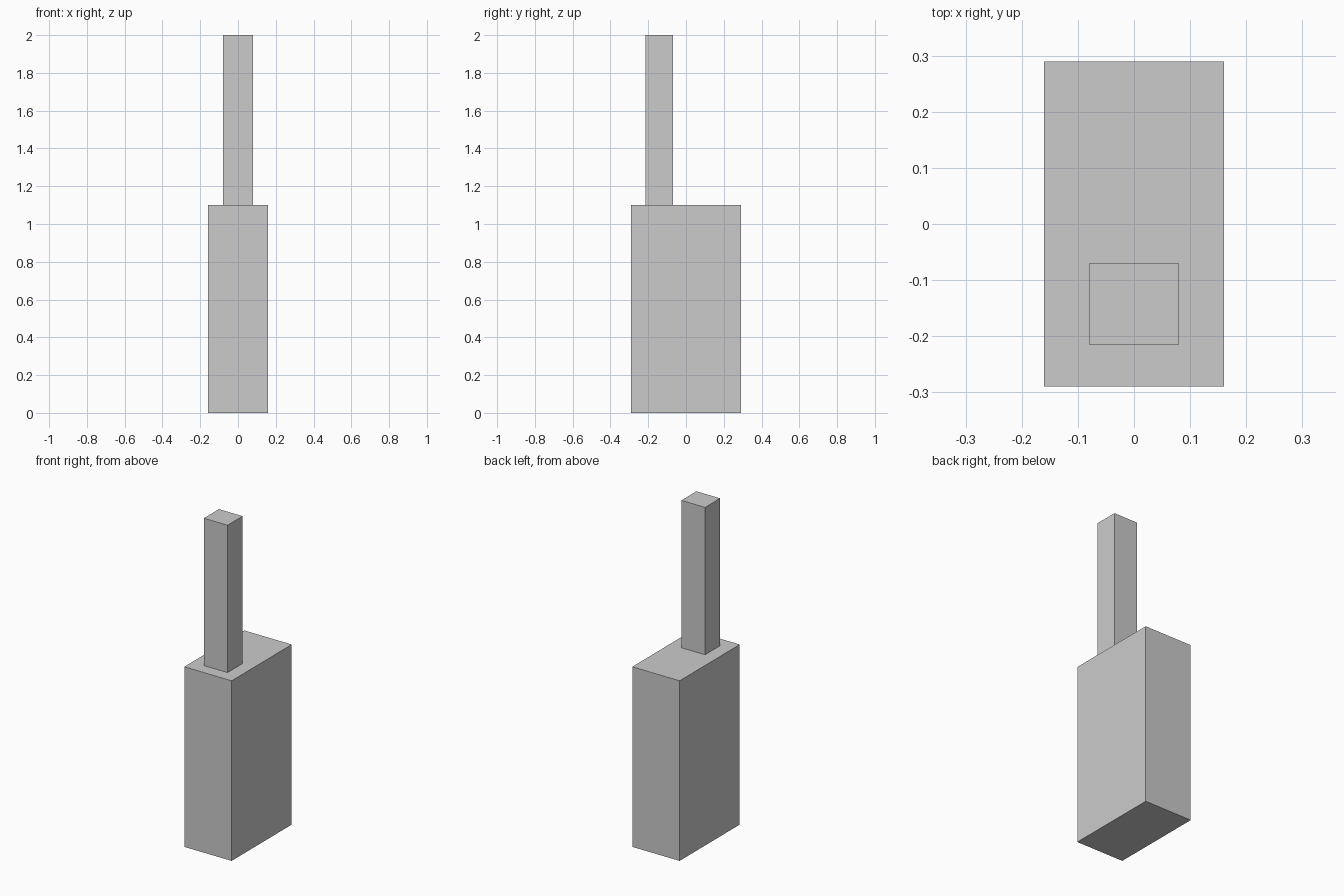
import bpy

if "Cube" in bpy.data.objects:
    bpy.data.objects.remove(bpy.data.objects["Cube"])


def box(name, x, y, z):
    """Box spanning the given (min, max) ranges."""
    spans = (x, y, z)
    bpy.ops.mesh.primitive_cube_add(size=1, location=[(a + b) / 2 for a, b in spans])
    obj = bpy.context.object
    obj.name = name
    obj.scale = [b - a for a, b in spans]
    bpy.ops.object.transform_apply(location=False, rotation=False, scale=True)
    return obj


# Handset body
box("body", (-0.16, 0.16), (-0.29, 0.29), (0, 1.1))

# Square antenna standing near the front of the top face
box("antenna", (-0.08, 0.08), (-0.215, -0.07), (1.1, 2.0))
